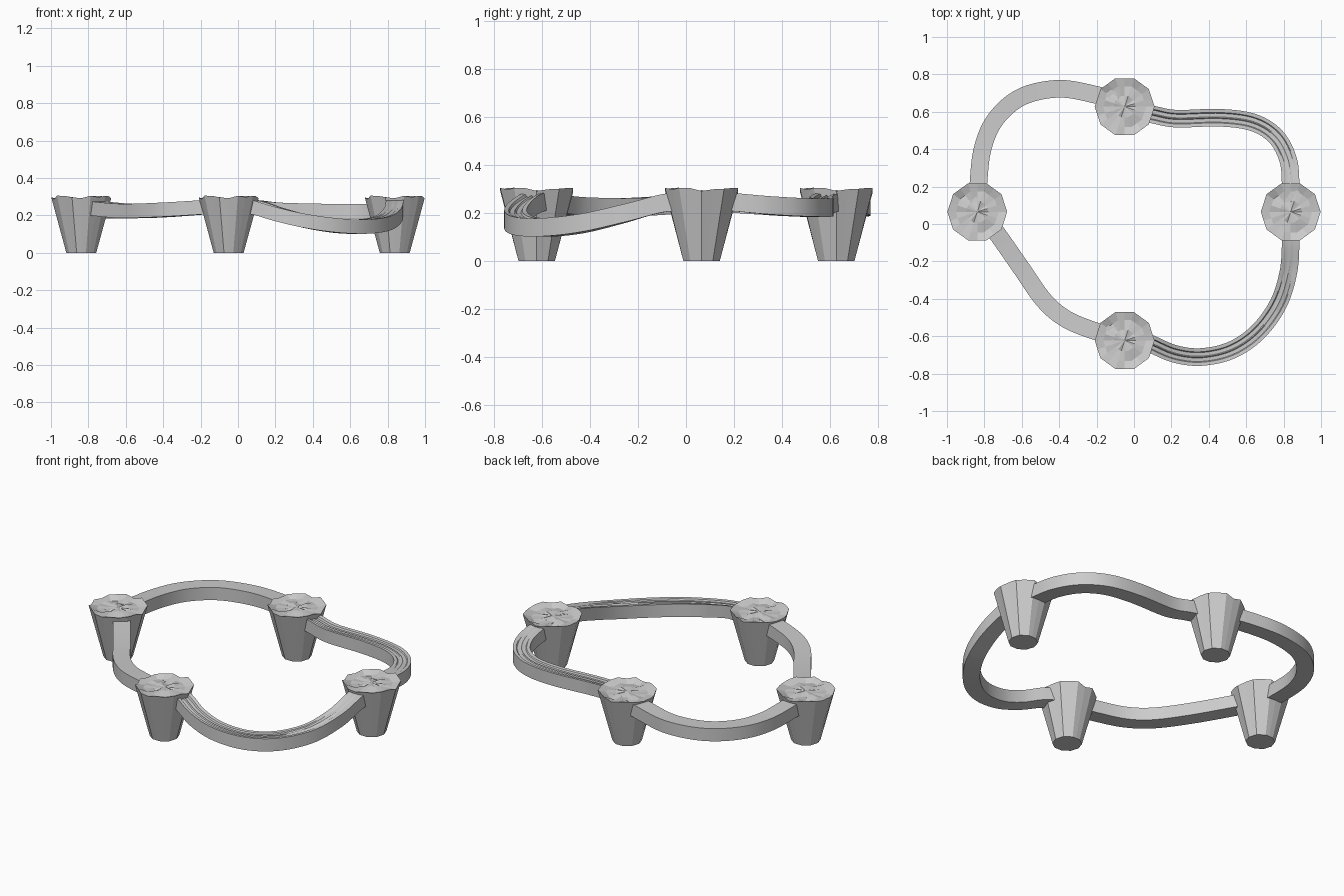
import bpy, bmesh, math, random
from mathutils import Vector

if "Cube" in bpy.data.objects:
    bpy.data.objects.remove(bpy.data.objects["Cube"])


def finish(bm, name, smooth):
    bmesh.ops.recalc_face_normals(bm, faces=bm.faces)
    me = bpy.data.meshes.new(name)
    bm.to_mesh(me)
    bm.free()
    ob = bpy.data.objects.new(name, me)
    bpy.context.collection.objects.link(ob)
    if smooth:
        bpy.context.view_layer.objects.active = ob
        ob.select_set(True)
        bpy.ops.object.shade_smooth_by_angle(angle=math.radians(30))
        ob.select_set(False)
    return ob


def pillar_mesh(name):
    # ten-sided tapered post with an uneven, rocky top
    rng = random.Random(4)
    bm = bmesh.new()
    n = 20

    def ring(radius, z, jitter):
        out = []
        for i in range(n):
            a = math.tau * i / n
            r = radius * (1 if i % 2 == 0 else math.cos(math.pi / 10))
            out.append(bm.verts.new((r * math.cos(a), r * math.sin(a),
                                     z + rng.uniform(-jitter, jitter))))
        return out

    rings = [ring(0.08, 0, 0), ring(0.16, 0.296, 0.011),
             ring(0.115, 0.287, 0.008), ring(0.06, 0.288, 0.008)]
    for lo, hi in zip(rings, rings[1:]):
        for i in range(n):
            j = (i + 1) % n
            bm.faces.new((lo[i], lo[j], hi[j], hi[i]))
    bm.faces.new(rings[0])
    tip = bm.verts.new((0, 0, 0.292))
    for i in range(n):
        bm.faces.new((rings[-1][i], rings[-1][(i + 1) % n], tip))
    return finish(bm, name, False)


def spline(pts, steps=10):
    # Catmull-Rom path through the control points
    p = [Vector(q) for q in pts]
    p = [2 * p[0] - p[1]] + p + [2 * p[-1] - p[-2]]
    out = []
    for i in range(1, len(p) - 2):
        a, b, c, d = p[i - 1:i + 3]
        for s in range(steps):
            t = s / steps
            out.append(0.5 * (2 * b + (c - a) * t + (2 * a - 5 * b + 4 * c - d) * t * t
                              + (3 * b - a - 3 * c + d) * t ** 3))
    return out + [p[-2]]


def track(name, pts, groove):
    # rectangular band swept along a path, with grooves that fade out on top
    half, deep = 0.047, 0.076
    top = [(-1, 0), (-0.6, -0.2), (-0.5, -1), (-0.1, -1), (0, -0.5),
           (0.1, -1), (0.5, -1), (0.6, -0.2), (1, 0)]
    path = spline(pts)
    bm = bmesh.new()
    rows = []
    for k, c in enumerate(path):
        d = path[min(k + 1, len(path) - 1)] - path[max(k - 1, 0)]
        side = Vector((-d.y, d.x, 0)).normalized()
        g = groove * (1 - k / (len(path) - 1))
        prof = [(u, h * g) for u, h in top] + [(1, -deep), (-1, -deep)]
        rows.append([bm.verts.new(c + side * u * half + Vector((0, 0, h))) for u, h in prof])
    m = len(rows[0])
    for a, b in zip(rows, rows[1:]):
        for i in range(m):
            j = (i + 1) % m
            bm.faces.new((a[i], a[j], b[j], b[i]))
    bm.faces.new(rows[0])
    bm.faces.new(rows[-1])
    finish(bm, name, True)


# four posts
spots = {"front_post": (-0.05, -0.623), "right_post": (0.838, 0.065),
         "back_post": (-0.05, 0.627), "left_post": (-0.838, 0.065)}
base = None
for name, (x, y) in spots.items():
    if base is None:
        ob = base = pillar_mesh(name)
    else:
        ob = base.copy()
        ob.name = name
        bpy.context.collection.objects.link(ob)
    ob.location = (x, y, 0)

# four track sections joining the posts (path height is the top face)
track("front_right_track", [(0.0, -0.60, 0.288), (0.10, -0.645, 0.28), (0.22, -0.695, 0.243),
                            (0.36, -0.711, 0.208), (0.52, -0.675, 0.184), (0.66, -0.58, 0.178),
                            (0.77, -0.43, 0.195), (0.825, -0.26, 0.235), (0.838, -0.1, 0.278),
                            (0.838, 0.0, 0.285)], 0.016)
track("back_right_track", [(0.0, 0.61, 0.286), (0.11, 0.583, 0.28), (0.23, 0.563, 0.268),
                           (0.46, 0.568, 0.262), (0.64, 0.542, 0.26), (0.76, 0.465, 0.262),
                           (0.825, 0.34, 0.27), (0.838, 0.2, 0.283), (0.838, 0.12, 0.285)], 0.016)
track("back_left_track", [(-0.1, 0.66, 0.285), (-0.2, 0.69, 0.28), (-0.4, 0.723, 0.265),
                          (-0.6, 0.68, 0.26), (-0.74, 0.56, 0.26), (-0.81, 0.4, 0.264),
                          (-0.833, 0.2, 0.277), (-0.835, 0.12, 0.285)], 0)
track("front_left_track", [(-0.1, -0.60, 0.285), (-0.2, -0.575, 0.28), (-0.36, -0.51, 0.27),
                           (-0.48, -0.41, 0.264), (-0.6, -0.24, 0.262), (-0.74, -0.04, 0.274),
                           (-0.79, 0.02, 0.284)], 0)
